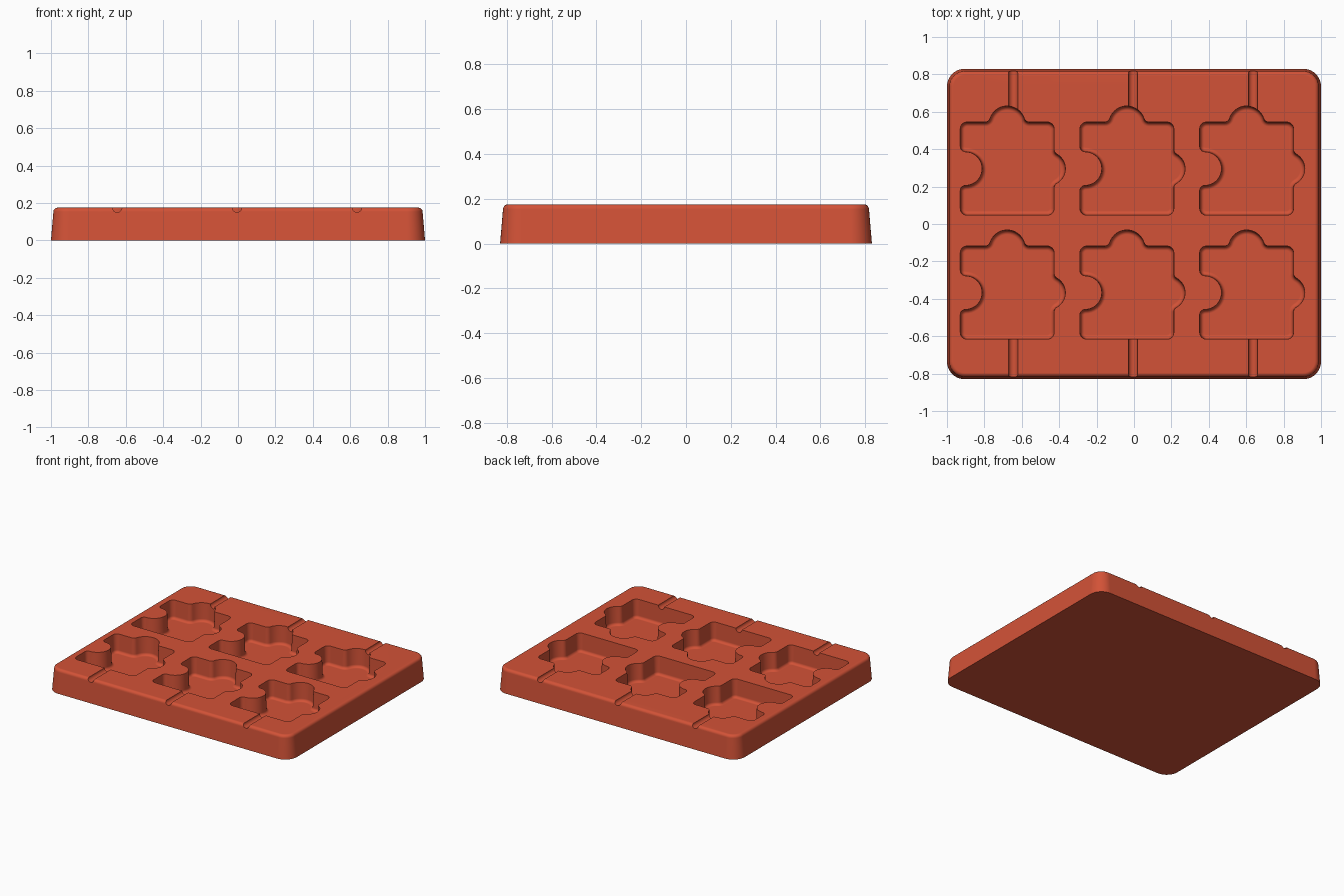
import bpy, bmesh
from math import pi, sqrt, atan2, cos, sin
from mathutils import Vector, Matrix

cube = bpy.data.objects.get("Cube")
if cube:
    bpy.data.objects.remove(cube, do_unlink=True)

HEIGHT = 0.175
FLOOR = 0.037

red = bpy.data.materials.new("terracotta red silicone")
red.use_nodes = True
red.diffuse_color = (0.65, 0.085, 0.038, 1)
red.node_tree.nodes["Principled BSDF"].inputs["Base Color"].default_value = red.diffuse_color


def arc(cx, cy, r, a0, a1, n):
    return [Vector((cx + r * cos(a0 + (a1 - a0) * i / n),
                    cy + r * sin(a0 + (a1 - a0) * i / n))) for i in range(n + 1)]


def tab(r, c, f):
    """Round knob on a straight edge, blended with fillets of radius f."""
    fx = sqrt((r + f) ** 2 - (f - c) ** 2)
    a = atan2(f - c, fx)
    return (arc(-fx, f, f, -pi / 2, -a, 5)
            + arc(0, c, r, pi - a, a, 20)[1:-1]
            + arc(fx, f, f, pi + a, 1.5 * pi, 5))


def outline(hx, hy, radius, steps, tabs):
    """Clockwise rounded rectangle; tabs maps a side number to (points, sign)."""
    points = []
    for side in range(4):
        d = Vector(((1, 0), (0, -1), (-1, 0), (0, 1))[side])
        n = Vector((-d.y, d.x))
        half, out = (hx, hy) if side % 2 == 0 else (hy, hx)
        if side in tabs:
            shape, sign = tabs[side]
            points += [d * p.x + n * (out + sign * p.y) for p in shape]
        corner = d * (half - radius) + n * (out - radius)
        points += [corner + d * p.x + n * p.y
                   for p in arc(0, 0, radius, pi / 2, 0, steps)]
    return points


def inset(points, amount):
    result = []
    for i, p in enumerate(points):
        e0 = (p - points[i - 1]).normalized()
        e1 = (points[(i + 1) % len(points)] - p).normalized()
        n0, n1 = Vector((e0.y, -e0.x)), Vector((e1.y, -e1.x))
        m = (n0 + n1).normalized()
        result.append(p + m * amount / m.dot(n0))
    return result


def loft(bm, points, levels, cx=0, cy=0):
    """Closed solid through rings given as (inset, z)."""
    rings = []
    for amount, z in levels:
        rings.append([bm.verts.new((p.x + cx, p.y + cy, z)) for p in inset(points, amount)])
    for low, high in zip(rings, rings[1:]):
        for i in range(len(points)):
            bm.faces.new((low[i - 1], low[i], high[i], high[i - 1]))
    bm.faces.new(rings[0])
    bm.faces.new(rings[-1])


def finish(name, bm):
    bmesh.ops.recalc_face_normals(bm, faces=bm.faces)
    mesh = bpy.data.meshes.new(name)
    bm.to_mesh(mesh)
    bm.free()
    mesh.materials.append(red)
    obj = bpy.data.objects.new(name, mesh)
    bpy.context.collection.objects.link(obj)
    return obj


def fillet(start, z, r, sign, n=5):
    """Quarter-round ring levels moving inward from a wall."""
    return [(start + r * (1 - cos(t)), z + sign * r * sin(t))
            for t in (pi / 2 * i / n for i in range(n + 1))]


# Tray block with drafted sides and a rounded top edge
bm = bmesh.new()
loft(bm, outline(1.0, 0.83, 0.095, 10, {}),
     [(0, 0)] + fillet(0.013, HEIGHT - 0.022, 0.022, 1))
tray = finish("mould_tray", bm)

# Jigsaw-shaped cavities: knobs on the back and left, socket on the right
piece = outline(0.251, 0.249, 0.036, 6, {
    0: (tab(0.096, -0.01, 0.028), 1),
    1: (tab(0.09, -0.03, 0.028), 1),
    3: (tab(0.09, 0.027, 0.028), -1)})
wall = [(0, HEIGHT + 0.05), (0, HEIGHT)] + fillet(0.004, FLOOR + 0.02, 0.02, -1)
bm = bmesh.new()
for column in (-1, 0, 1):
    for y in (-0.367, 0.296):
        loft(bm, piece, wall, column * 0.64 - 0.038, y)
cavities = finish("cavity_cutter", bm)

# Half-round stick grooves from the front and back edges into the cavities
bm = bmesh.new()
for column in (-1, 0, 1):
    for y in (-0.745, 0.745):
        place = Matrix.Translation((column * 0.641 - 0.005, y, HEIGHT)) @ Matrix.Rotation(pi / 2, 4, "X")
        bmesh.ops.create_cone(bm, cap_ends=True, segments=24, radius1=0.025,
                              radius2=0.025, depth=0.31, matrix=place)
grooves = finish("groove_cutter", bm)

bpy.ops.object.select_all(action="DESELECT")
bpy.context.view_layer.objects.active = tray
tray.select_set(True)
for cutter in (cavities, grooves):
    cutter.hide_render = True
    cut = tray.modifiers.new(cutter.name, "BOOLEAN")
    cut.operation = "DIFFERENCE"
    cut.solver = "EXACT"
    cut.object = cutter
    bpy.ops.object.modifier_apply(modifier=cut.name)
    bpy.data.objects.remove(cutter, do_unlink=True)

bpy.ops.object.shade_smooth_by_angle(angle=pi / 6)
weighted = tray.modifiers.new("even_shading", "WEIGHTED_NORMAL")
weighted.keep_sharp = True
